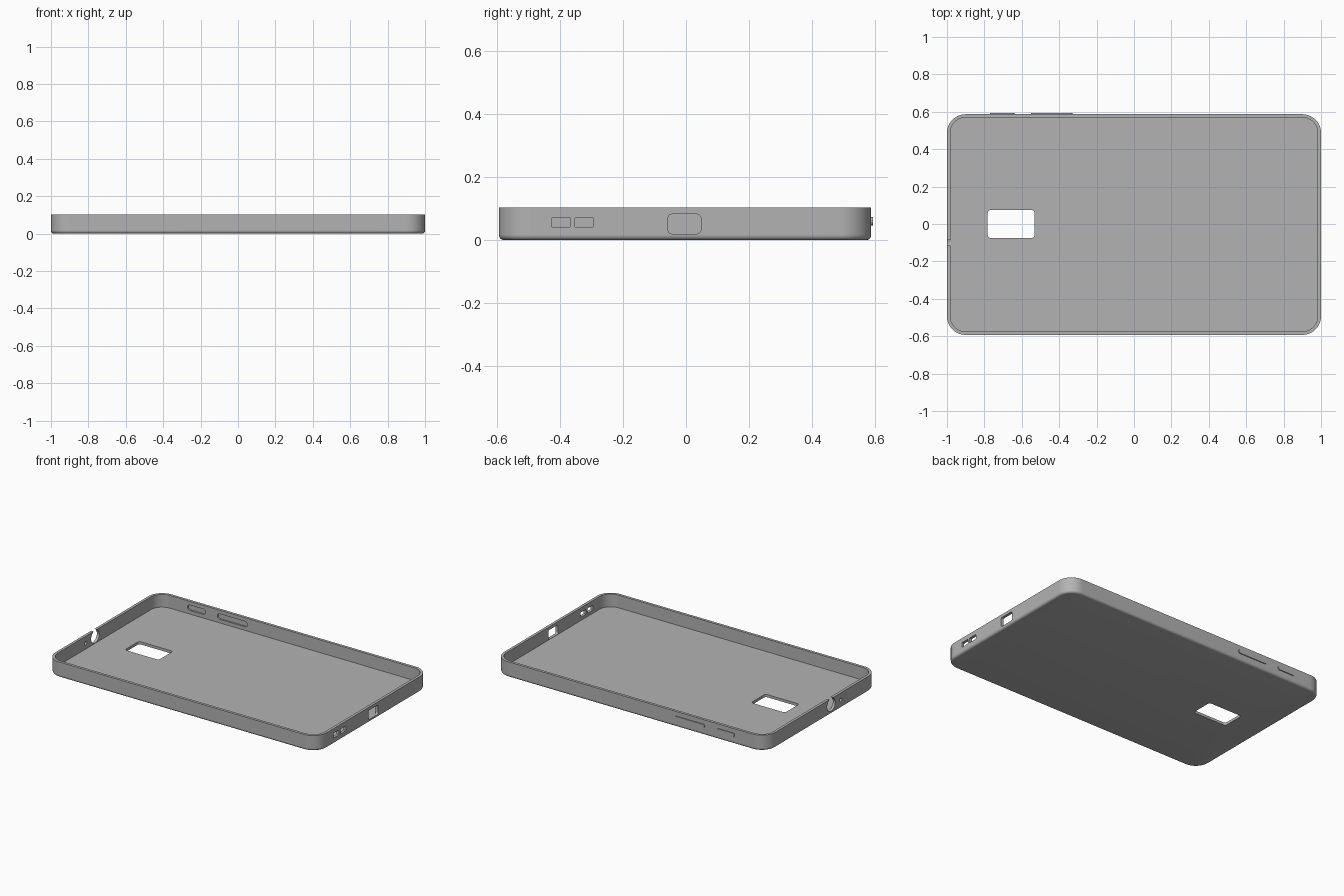
import bpy, bmesh, math
from mathutils import Matrix

cube = bpy.data.objects.get("Cube")
if cube:
    bpy.data.objects.remove(cube, do_unlink=True)

grey = bpy.data.materials.new("case grey")
grey.use_nodes = True
colour = (0.45, 0.45, 0.45, 1)
grey.diffuse_color = colour
grey.node_tree.nodes["Principled BSDF"].inputs["Base Color"].default_value = colour

LENGTH, WIDTH, HEIGHT = 2.0, 1.18, 0.103
WALL, CORNER, MID_Y = 0.018, 0.1, -0.003
FRONT, BACK = MID_Y - WIDTH / 2, MID_Y + WIDTH / 2
END_X = LENGTH / 2
SIDE_X = END_X - CORNER          # half length of the straight long walls
SIDE_Y = WIDTH / 2 - CORNER      # half length of the straight end walls

# Each axis maps outline (u, v) and depth to world directions
AXES = {
    "X": Matrix(((0, 0, 1), (1, 0, 0), (0, 1, 0))),
    "Y": Matrix(((1, 0, 0), (0, 0, 1), (0, 1, 0))),
    "Z": Matrix.Identity(3),
}


def arc(cx, cy, r, start, end, steps):
    angles = [start + (end - start) * s / steps for s in range(steps + 1)]
    return [(cx + r * math.cos(a), cy + r * math.sin(a)) for a in angles]


def rounded_rect(cx, cy, w, h, r, steps=8):
    pts = []
    for i, (sx, sy) in enumerate([(1, 1), (-1, 1), (-1, -1), (1, -1)]):
        start = math.pi / 2 * i
        pts += arc(cx + sx * (w / 2 - r), cy + sy * (h / 2 - r), r,
                   start, start + math.pi / 2, steps)
    return pts


def rect(u0, u1, v0, v1):
    return [(u0, v0), (u1, v0), (u1, v1), (u0, v1)]


def solid(name, axis, rings, holes=()):
    """Closed solid through (outline, depth) rings, pierced by straight holes."""
    bm = bmesh.new()
    first, last = rings[0][1], rings[-1][1]
    walls = [rings] + [[(hole, first), (hole, last)] for hole in holes]
    caps = ([], [])
    for wall in walls:
        loops = [[bm.verts.new((u, v, d)) for u, v in pts] for pts, d in wall]
        n = len(loops[0])
        for a, b in zip(loops, loops[1:]):
            for i in range(n):
                j = (i + 1) % n
                bm.faces.new((a[i], a[j], b[j], b[i]))
        for cap, loop in zip(caps, (loops[0], loops[-1])):
            cap += [bm.edges.get((loop[i - 1], loop[i])) for i in range(n)]
    for cap in caps:
        bmesh.ops.triangle_fill(bm, use_beauty=True, edges=cap, normal=(0, 0, 1))
    bmesh.ops.transform(bm, matrix=AXES[axis].to_4x4(), verts=bm.verts)
    bmesh.ops.recalc_face_normals(bm, faces=bm.faces)
    mesh = bpy.data.meshes.new(name)
    bm.to_mesh(mesh)
    bm.free()
    mesh.materials.append(grey)
    mesh.shade_smooth()
    mesh.set_sharp_from_angle(angle=math.radians(30))
    bpy.context.collection.objects.link(bpy.data.objects.new(name, mesh))


def plate(name, axis, outline, d0, d1, holes=()):
    solid(name, axis, [(outline, d0), (outline, d1)], holes)


# Floor with a filleted underside and the camera opening
fillet = 0.016
floor_rings = []
for i in range(7):
    a = math.pi / 2 * i / 6
    inset = fillet * (1 - math.sin(a))
    outline = rounded_rect(0, MID_Y, LENGTH - 2 * inset, WIDTH - 2 * inset,
                           CORNER - inset, 16)
    floor_rings.append((outline, fillet * (1 - math.cos(a))))
floor_rings.append((outline, WALL))
solid("floor", "Z", floor_rings, [rounded_rect(-0.657, 0, 0.25, 0.15, 0.016)])

# Four rounded wall corners
quarter = (arc(0, 0, CORNER, 0, math.pi / 2, 16)
           + arc(0, 0, CORNER - WALL, math.pi / 2, 0, 16))
for y_name, sy in (("front", -1), ("back", 1)):
    for x_name, sx in (("right", -1), ("left", 1)):
        outline = [(sx * (SIDE_X + u), MID_Y + sy * (SIDE_Y + v)) for u, v in quarter]
        plate(f"{y_name}_{x_name}_corner", "Z", outline, WALL, HEIGHT)

# Long walls; the back one has button pockets in its inner layer
long_side = rect(-SIDE_X, SIDE_X, WALL, HEIGHT)
plate("front_wall", "Y", long_side, FRONT, FRONT + WALL)
buttons = [("power_button", -0.705, 0.13), ("volume_button", -0.44, 0.22)]
pockets = [rounded_rect(x, 0.06, w, 0.036, 0.0175) for _, x, w in buttons]
skin = BACK - 0.008
plate("back_wall_inner", "Y", long_side, BACK - WALL, skin, pockets)
plate("back_wall_outer", "Y", long_side, skin, BACK)

# Raised pill buttons on the back wall
for name, x, w in buttons:
    plate(name, "Y", rounded_rect(x, 0.06, w, 0.026, 0.0125), BACK - 0.004, BACK + 0.006)

# End wall with the charging port and two speaker slots
y0, y1 = MID_Y - SIDE_Y, MID_Y + SIDE_Y
plate("left_end_wall", "X", rect(y0, y1, WALL, HEIGHT), END_X - WALL, END_X, [
    rounded_rect(-0.005, 0.051, 0.104, 0.062, 0.012),
    rounded_rect(-0.396, 0.056, 0.058, 0.032, 0.004),
    rounded_rect(-0.323, 0.056, 0.058, 0.032, 0.004),
])

# Opposite end wall: round headphone opening breaks the rim, plus microphone hole
jack_y, jack_z, jack_r = -0.1, 0.063, 0.043
tilt = math.asin((HEIGHT - jack_z) / jack_r)
notch = arc(jack_y, jack_z, jack_r, tilt, -math.pi - tilt, 40)
outline = [(y0, WALL), (y1, WALL), (y1, HEIGHT)] + notch + [(y0, HEIGHT)]
plate("right_end_wall", "X", outline, -END_X, -END_X + WALL,
      [rounded_rect(-0.2, 0.056, 0.024, 0.024, 0.0115)])
